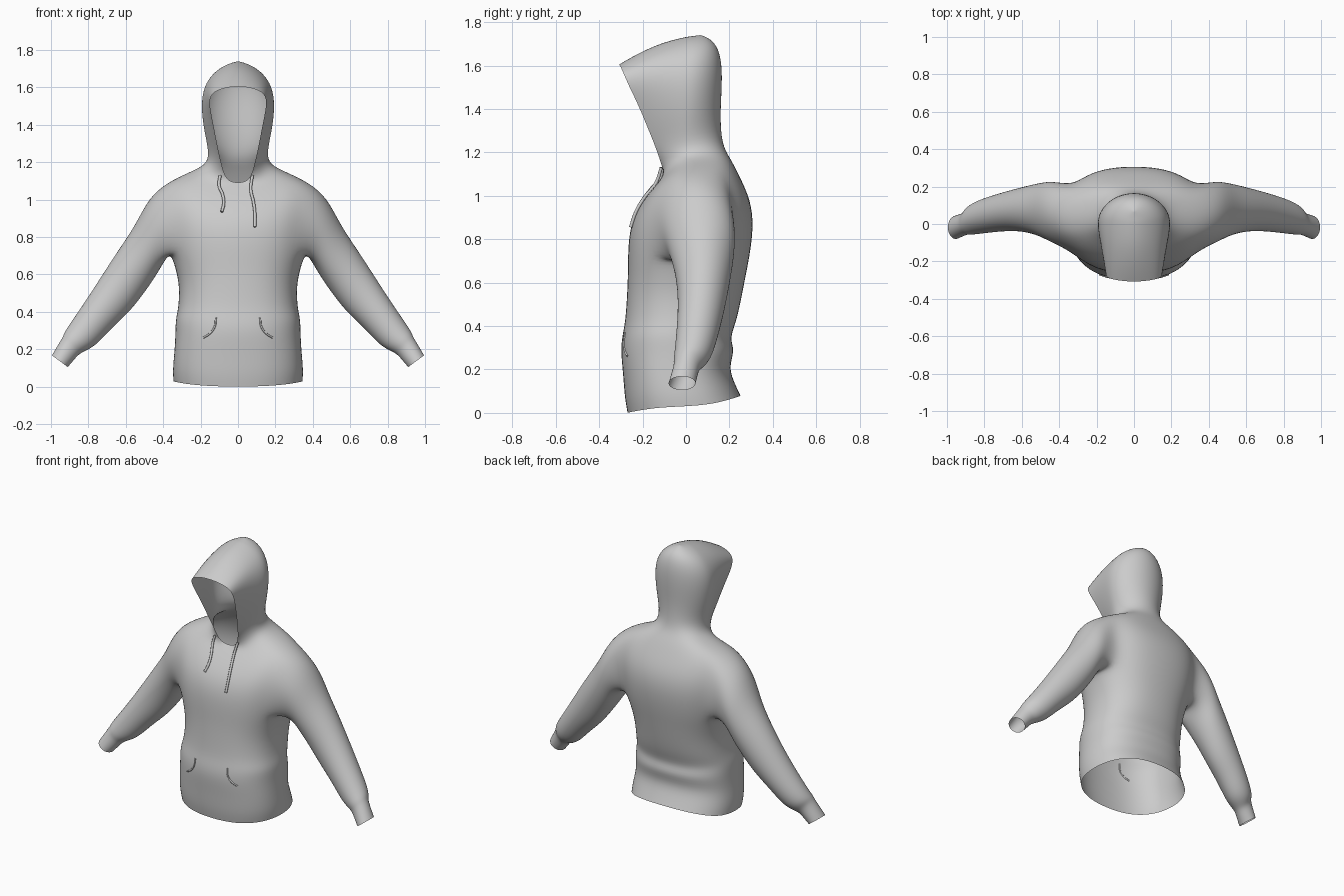
import bpy, bmesh, math
from mathutils import Vector
from mathutils.bvhtree import BVHTree

if "Cube" in bpy.data.objects:
    bpy.data.objects.remove(bpy.data.objects["Cube"])

N = 20  # segments around the body; 0 = +x side, 5 = back, 15 = front

# body rings: z front, z side, z back, y front, y back, half width
BODY = [
    (0.00, 0.03, 0.08, -.270, .252, .345),
    (0.07, 0.09, 0.13, -.283, .228, .349),
    (0.18, 0.18, 0.21, -.290, .195, .340),
    (0.29, 0.28, 0.29, -.302, .228, .334),
    (0.36, 0.36, 0.34, -.293, .200, .334),
    (0.42, 0.42, 0.42, -.280, .233, .318),
    (0.54, 0.54, 0.54, -.272, .258, .312),
    (0.64, 0.64, 0.64, -.268, .277, .335),
    (0.73, 0.72, 0.74, -.268, .297, .362),
    (0.83, 0.85, 0.87, -.262, .312, .385),
    (0.92, 0.98, 0.98, -.235, .298, .395),
    (1.00, 1.095, 1.08, -.180, .252, .375),
    (1.06, 1.14, 1.16, -.130, .212, .275),
    (1.09, 1.185, 1.21, -.103, .180, .168),
]
HOLE = 8  # first of the four rings that border the armhole

# hood rows: z back, z side, z rim, half width, rim x, y back, y rim
HOOD = [
    (1.27, 1.25, 1.20, .155, .092, .165, -.130),
    (1.38, 1.36, 1.31, .180, .115, .160, -.175),
    (1.50, 1.48, 1.42, .197, .135, .168, -.220),
    (1.61, 1.58, 1.51, .190, .155, .168, -.265),
    (1.69, 1.66, 1.57, .150, .145, .148, -.290),
    (1.73, 1.715, 1.598, .078, .078, .105, -.303),
    (1.745, 1.74, 1.608, 0, 0, .05, -.310),
]

# sleeve rings: lower x, lower z, upper x, upper z, y centre, half depth
SLEEVE = [
    (.400, .660, .475, 1.015, .065, .165),
    (.450, .575, .550, .860, .078, .142),
    (.510, .490, .640, .730, .080, .122),
    (.585, .395, .730, .590, .072, .108),
    (.680, .310, .820, .450, .055, .098),
    (.765, .215, .900, .335, .035, .088),
    (.825, .188, .928, .290, .018, .076),
    (.853, .172, .935, .268, .005, .060),
    (.880, .140, .963, .222, -.006, .060),
    (.910, .105, .995, .168, -.018, .062),
]


def spow(v, p):
    return math.copysign(abs(v) ** p, v)


def body_ring(bm, row):
    zf, zs, zb, yf, yb, hw = row
    verts = []
    for i in range(N):
        a = 2 * math.pi * i / N
        c, s = spow(math.cos(a), 2 / 2.4), spow(math.sin(a), 2 / 2.4)
        ze = zb if s > 0 else zf
        verts.append(bm.verts.new((1.013 * hw * c,
                                   (yf + yb) / 2 + 1.01 * (yb - yf) / 2 * s,
                                   zs + (ze - zs) * s * s)))
    return verts


def hood_row(bm, row):
    zb, zs, zr, w, xr, yb, yr = row
    verts = []
    for k in range(N - 1):  # open at the front, from rim to rim round the back
        a = 2 * math.pi * (k - 4) / N
        c, s = math.cos(a), math.sin(a)
        if s >= -1e-6:
            co = (1.015 * w * c, yb * s, zs + (zb - zs) * s)
        else:
            f = -s / math.sin(math.radians(72))
            x = w + (xr - w) * f ** 1.5
            co = (math.copysign(x, c), yr * f, zs + (zr - zs) * f ** 1.5)
        verts.append(bm.verts.new(co))
    return verts


def bridge(bm, a, b, closed=True, skip=()):
    n = len(a)
    for i in range(n if closed else n - 1):
        if i not in skip:
            j = (i + 1) % n
            bm.faces.new((a[i], a[j], b[j], b[i]))


bm = bmesh.new()

# torso with two armholes
rings = [body_ring(bm, r) for r in BODY]
for r in range(len(rings) - 1):
    gap = (18, 19, 0, 1, 8, 9, 10, 11) if HOLE <= r < HOLE + 3 else ()
    bridge(bm, rings[r], rings[r + 1], skip=gap)

# hood grows out of the neck ring
prev = [rings[-1][(k - 4) % N] for k in range(N - 1)]
for row in HOOD:
    cur = hood_row(bm, row)
    bridge(bm, prev, cur, closed=False)
    prev = cur

# sleeves and cuffs grow out of the armholes
for side in (1, -1):
    def at(r, m):
        return rings[HOLE + r][m % N if side > 0 else 10 - m]
    loop = [at(0, m) for m in range(-2, 3)] + [at(1, 2), at(2, 2)]
    loop += [at(3, m) for m in range(2, -3, -1)] + [at(2, -2), at(1, -2)]
    for bx, bz, tx, tz, yc, hy in SLEEVE:
        cur = []
        for k in range(14):
            p = -math.pi / 2 + (k - 2) * math.tau / 14
            u, v = 1.03 * math.cos(p), 1.03 * math.sin(p)
            cur.append(bm.verts.new((side * ((bx + tx) / 2 + (tx - bx) / 2 * v),
                                     yc + hy * u,
                                     (bz + tz) / 2 + (tz - bz) / 2 * v)))
        bridge(bm, loop, cur)
        loop = cur

bmesh.ops.remove_doubles(bm, verts=bm.verts, dist=1e-4)
bmesh.ops.recalc_face_normals(bm, faces=bm.faces)
for f in bm.faces:
    f.smooth = True
mesh = bpy.data.meshes.new("hooded_top")
bm.to_mesh(mesh)
bm.free()
top = bpy.data.objects.new("hooded_top", mesh)
bpy.context.collection.objects.link(top)
sub = top.modifiers.new("smooth", 'SUBSURF')
sub.levels = sub.render_levels = 2

bpy.context.view_layer.update()
tree = BVHTree.FromObject(top, bpy.context.evaluated_depsgraph_get())


def front_cord(name, pts, radius, lift):
    """A thin cord lying on the front of the garment."""
    cu = bpy.data.curves.new(name, 'CURVE')
    cu.dimensions = '3D'
    cu.bevel_depth, cu.bevel_resolution, cu.resolution_u = radius, 2, 6
    cu.use_fill_caps = True
    sp = cu.splines.new('BEZIER')
    sp.bezier_points.add(len(pts) - 1)
    for bp, (x, z) in zip(sp.bezier_points, pts):
        hit = tree.ray_cast(Vector((x, -1, z)), Vector((0, 1, 0)))[0]
        bp.co = (x, (hit.y if hit else -.12) - lift, z)
        bp.handle_left_type = bp.handle_right_type = 'AUTO'
    ob = bpy.data.objects.new(name, cu)
    bpy.context.collection.objects.link(ob)


# drawstrings
front_cord("drawstring_left", [(-.095, 1.13), (-.102, 1.08), (-.083, 1.03),
                               (-.076, .98), (-.087, .935)], .008, .008)
front_cord("drawstring_right", [(.077, 1.13), (.068, 1.06), (.082, .99),
                                (.090, .93), (.090, .855)], .008, .008)

# pocket openings
for side, name in ((-1, "left"), (1, "right")):
    front_cord("pocket_edge_" + name, [(side * .118, .37), (side * .125, .32),
                                       (side * .15, .285), (side * .185, .262)], .005, .001)
